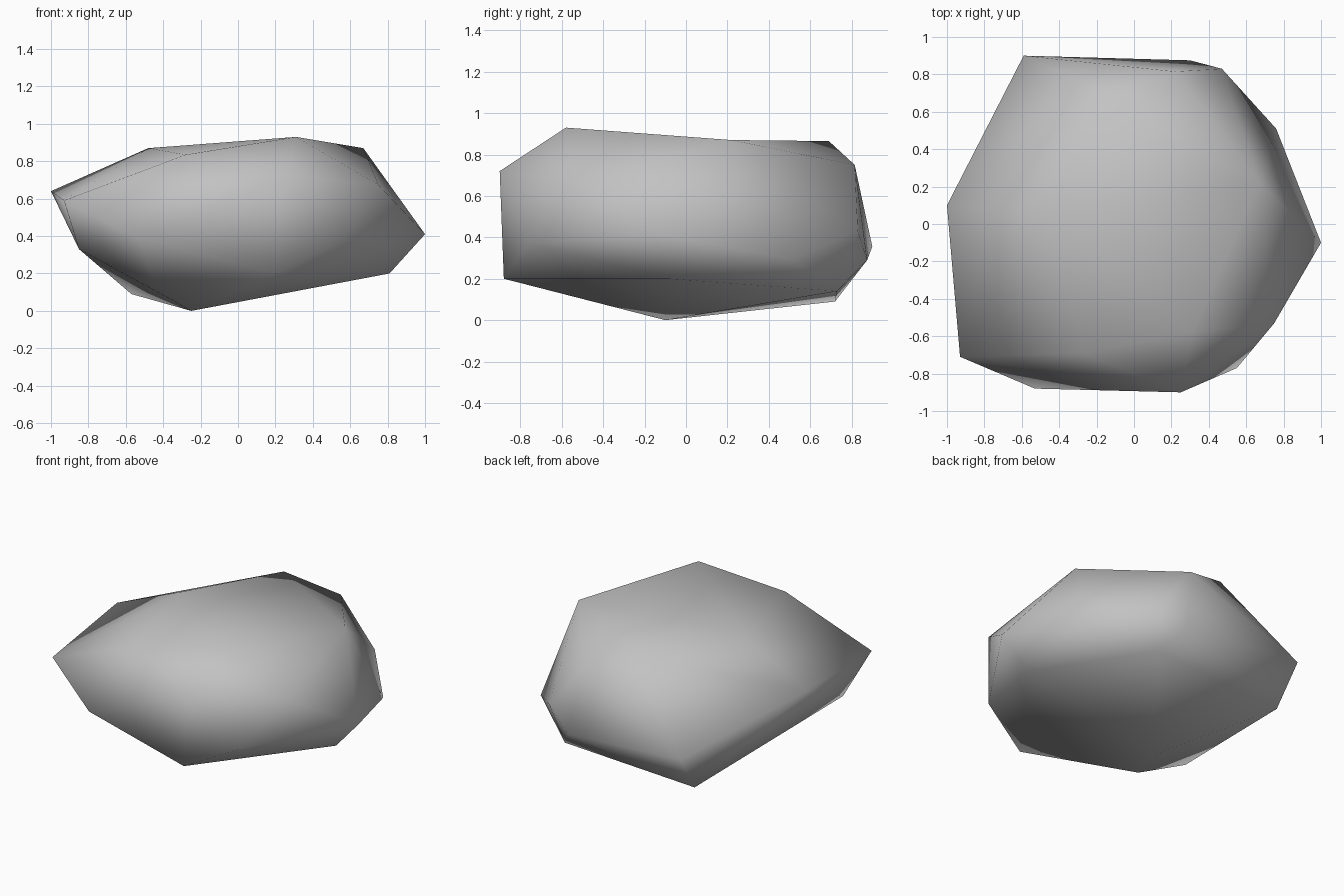
import bpy
import bmesh
from mathutils import Vector

default_cube = bpy.data.objects.get("Cube")
if default_cube:
    bpy.data.objects.remove(default_cube, do_unlink=True)


def make_material(name, colour):
    material = bpy.data.materials.new(name)
    material.use_nodes = True
    material.diffuse_color = colour
    shader = next(n for n in material.node_tree.nodes if n.type == "BSDF_PRINCIPLED")
    shader.inputs["Base Color"].default_value = colour
    shader.inputs["Roughness"].default_value = 0.9
    return material


def turn_edge(bm, start, end):
    """Swap the diagonal running between two corners, leaving a shallow dip."""
    for edge in bm.edges:
        a, b = (v.co for v in edge.verts)
        lengths = ((a - start).length + (b - end).length,
                   (a - end).length + (b - start).length)
        if min(lengths) < 0.001:
            bmesh.utils.edge_rotate(edge, True)
            return


def make_boulder(name, corners, dip, material):
    """Wrap a faceted stone skin around its corner points."""
    mesh = bpy.data.meshes.new(name)
    bm = bmesh.new()
    for corner in corners:
        bm.verts.new(corner)
    bmesh.ops.convex_hull(bm, input=bm.verts[:])
    # Drop any corner that fell inside the skin
    loose = [v for v in bm.verts if not v.link_faces]
    bmesh.ops.delete(bm, geom=loose, context="VERTS")
    turn_edge(bm, Vector(dip[0]), Vector(dip[1]))
    bmesh.ops.recalc_face_normals(bm, faces=bm.faces[:])
    for face in bm.faces:
        face.smooth = True
    bm.to_mesh(mesh)
    bm.free()
    mesh.materials.append(material)
    boulder = bpy.data.objects.new(name, mesh)
    bpy.context.collection.objects.link(boulder)
    return boulder


# Corners of the gently sloping crown
front_peak, back_peak = (.31, -.58, .93), (-.13, .69, .865)
crown = [front_peak, back_peak, (.67, .22, .87), (-.48, .06, .87), (-.28, -.69, .835)]

# Upper shoulder, running round the stone
shoulder = [(.25, -.9, .72), (.75, -.53, .675), (.22, .815, .75),
            (-1, .1, .64), (-.93, -.71, .59)]

# Widest belt
belt = [(1, -.1, .41), (.47, .83, .43), (-.59, .9, .355),
        (-.53, -.88, .385), (.55, -.77, .37), (-.85, -.51, .33)]

# Lower edge and the resting point
underside = [(.76, .51, .295), (.3, .875, .29), (.81, -.08, .2), (.2, -.88, .2),
             (.42, .73, .14), (-.57, .72, .09), (-.43, -.47, .1), (-.25, -.1, 0)]

stone_grey = make_material("stone grey", (.54, .54, .54, 1))
make_boulder("boulder", crown + shoulder + belt + underside,
             (front_peak, back_peak), stone_grey)
